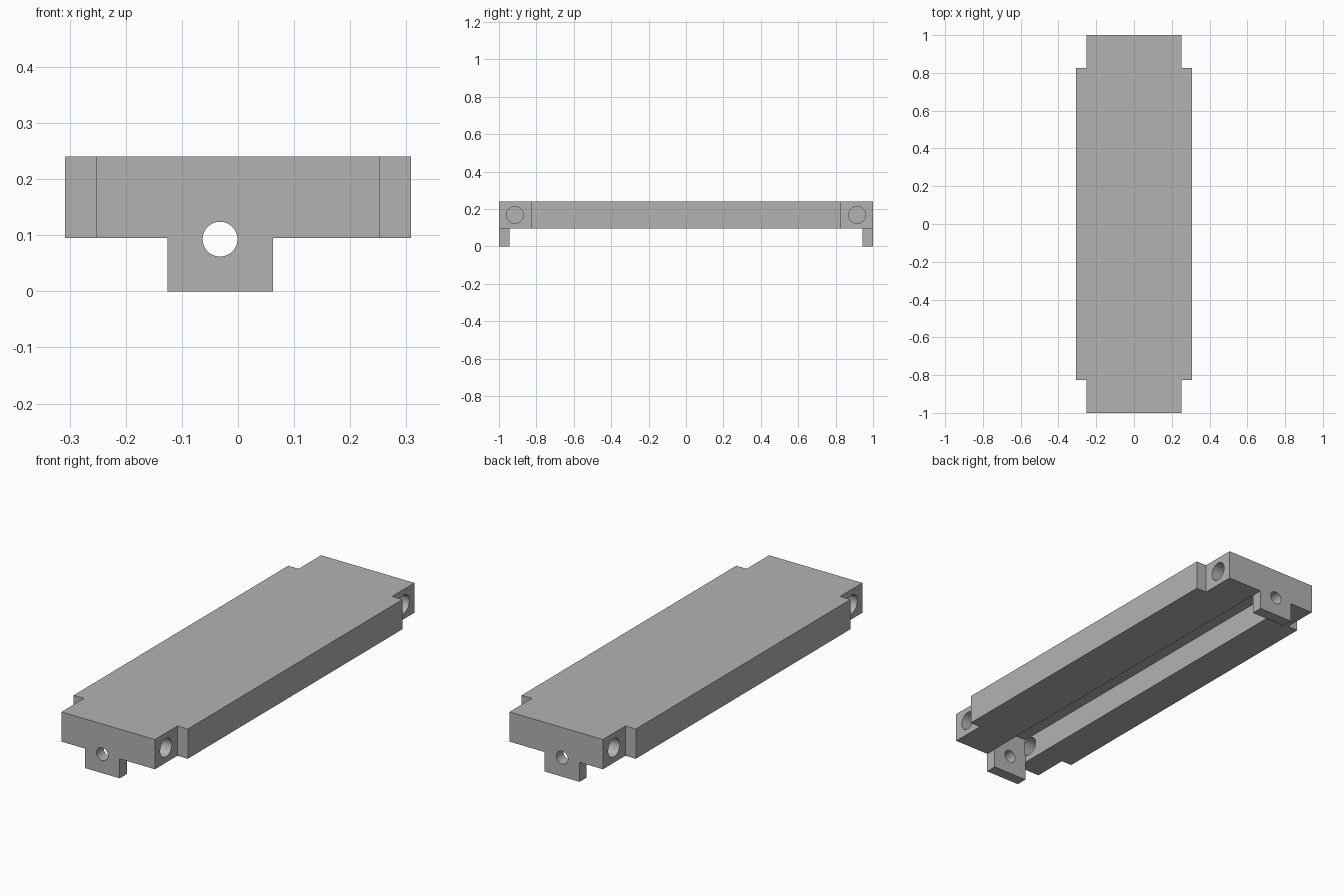
import bpy, bmesh, math
from mathutils import Matrix

if "Cube" in bpy.data.objects:
    bpy.data.objects.remove(bpy.data.objects["Cube"], do_unlink=True)

grey = bpy.data.materials.new("plain_grey")
grey.use_nodes = True
colour = (0.45, 0.45, 0.45, 1)
grey.diffuse_color = colour
grey.node_tree.nodes["Principled BSDF"].inputs["Base Color"].default_value = colour

HALF_X, NECK_X = 0.308, 0.252       # body and end-neck half widths
NECK_Y, INNER_Y = 0.827, 0.945      # notch start, inside of end walls
LOW, TOP, CEILING = 0.095, 0.24, 0.216
TAB = (-0.126, 0.062)               # tab and channel sides


def finish(bm, name):
    bmesh.ops.recalc_face_normals(bm, faces=bm.faces)
    mesh = bpy.data.meshes.new(name)
    bm.to_mesh(mesh)
    bm.free()
    mesh.materials.append(grey)
    obj = bpy.data.objects.new(name, mesh)
    bpy.context.collection.objects.link(obj)
    return obj


def box(name, xs, ys, zs):
    bm = bmesh.new()
    bmesh.ops.create_cube(bm, size=1)
    for v in bm.verts:
        v.co = [r[0] if c < 0 else r[1] for c, r in zip(v.co, (xs, ys, zs))]
    return finish(bm, name)


def rod(name, centre, radius, length, axis):
    bm = bmesh.new()
    bmesh.ops.create_cone(bm, cap_ends=True, segments=48, radius1=radius,
                          radius2=radius, depth=length)
    turn = Matrix.Rotation(math.pi / 2, 4, "Y" if axis == "X" else "X")
    bm.transform(Matrix.Translation(centre) @ turn)
    return finish(bm, name)


# Plate with hanging tab section, extruded front to back
bm = bmesh.new()
profile = [(-HALF_X, LOW), (TAB[0], LOW), (TAB[0], 0), (TAB[1], 0),
           (TAB[1], LOW), (HALF_X, LOW), (HALF_X, TOP), (-HALF_X, TOP)]
face = bm.faces.new([bm.verts.new((x, -1, z)) for x, z in profile])
out = bmesh.ops.extrude_face_region(bm, geom=[face])["geom"]
bmesh.ops.translate(bm, vec=(0, 2, 0),
                    verts=[g for g in out if isinstance(g, bmesh.types.BMVert)])
body = finish(bm, "slotted_plate")

# Lengthwise channel, leaving a tab at each end, and the end holes
cutters = [box("channel_cutter", TAB, (-INNER_Y, INNER_Y), (-0.2, CEILING)),
           rod("end_hole_cutter", (-0.032, 0, 0.093), 0.031, 2.4, "Y")]

# Corner notches and blind side holes
for sx in (-1, 1):
    for sy in (-1, 1):
        cutters.append(box("notch_cutter", sorted((sx * NECK_X, sx * 0.5)),
                           sorted((sy * NECK_Y, sy * 1.2)), (-0.2, 0.5)))
        cutters.append(rod("side_hole_cutter", (sx * 0.25, sy * 0.915, 0.168),
                           0.045, 0.26, "X"))

bpy.ops.object.select_all(action="DESELECT")
body.select_set(True)
bpy.context.view_layer.objects.active = body
for cutter in cutters:
    cutter.hide_render = True
    mod = body.modifiers.new("cut", "BOOLEAN")
    mod.operation, mod.solver, mod.object = "DIFFERENCE", "EXACT", cutter
    bpy.ops.object.modifier_apply(modifier=mod.name)
    bpy.data.objects.remove(cutter, do_unlink=True)

bpy.ops.object.shade_smooth_by_angle(angle=math.radians(30))
